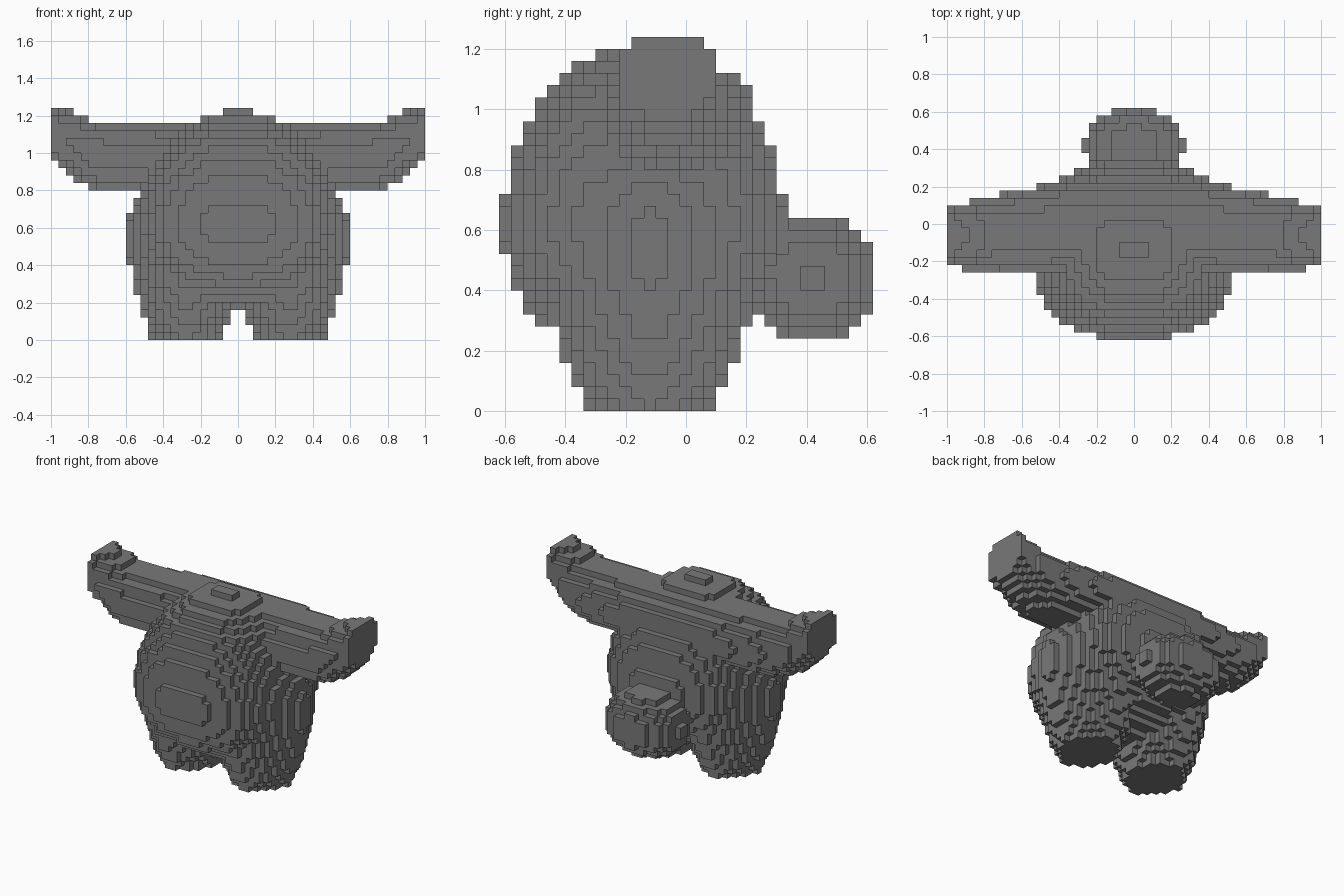
import bpy, bmesh
from mathutils import Vector

if "Cube" in bpy.data.objects:
    bpy.data.objects.remove(bpy.data.objects["Cube"], do_unlink=True)

S = 0.04                      # block size
NX, NY, NZ = 50, 31, 31       # blocks along each axis

grey = bpy.data.materials.new("plain grey")
grey.use_nodes = True
grey.diffuse_color = (0.19, 0.19, 0.19, 1)
grey.node_tree.nodes["Principled BSDF"].inputs["Base Color"].default_value = grey.diffuse_color


def reach(p, centre, radii, power):
    return sum(abs((a - c) / r) ** power for a, c, r in zip(p, centre, radii))


# Egg-shaped torso with a broad belly, taller above the belly line than below
def torso(p):
    flat = reach(p.xy, (0, -0.14), (0.53, 0.472), 2.7) ** (2 / 2.7)
    return flat + ((p.z - 0.6) / (0.625 if p.z > 0.6 else 0.44)) ** 2 <= 1


# Stubby leg with a bulging hip, flat at the floor
def leg(p):
    radii = (0.327, 0.37, 0.5 if p.z > 0.56 else 0.76)
    return reach(p, (0.27, -0.12, 0.56), radii, 1.6) <= 1


# Outstretched arm, underside rising and top curling up at the tip
def arm(p):
    out = max(0, (p.x - 0.7) / 0.3)
    low = 0.8 + 0.18 * out ** 2
    high = 1.16 + 0.09 * max(0, (p.x - 0.73) / 0.24)
    back = min(0.23, 0.3 - 0.2 * p.x)
    front = -0.26 + 0.04 * max(0, out - 0.2)
    return p.x > 0 and reach((p.y, p.z), ((front + back) / 2, (low + high) / 2),
                             ((back - front) / 2, (high - low) / 2), 2) <= 1


# Round tail
def tail(p):
    return reach(p, (0, 0.42, 0.44), (0.27, 0.21, 0.21), 2) <= 1


def mirrored(shape):
    return lambda p: shape(Vector((-p.x, p.y, p.z)))


parts = {
    "torso": torso,
    "left_leg": leg, "right_leg": mirrored(leg),
    "left_arm": arm, "right_arm": mirrored(arm),
    "tail": tail,
}

# Give every block to the first part that holds it
blocks = {}
for i in range(NX):
    for j in range(NY):
        for k in range(NZ):
            p = Vector((i + 0.5 - NX / 2, j + 0.5 - NY / 2, k + 0.5)) * S
            for name, shape in parts.items():
                if shape(p):
                    blocks[i, j, k] = name
                    break


# Build the exposed sides of one part's blocks
def build(name):
    bm = bmesh.new()
    verts = {}

    def corner(c):
        if c not in verts:
            verts[c] = bm.verts.new(((c[0] - NX / 2) * S, (c[1] - NY / 2) * S, c[2] * S))
        return verts[c]

    for cell, owner in blocks.items():
        if owner != name:
            continue
        for axis in range(3):
            u, v = (axis + 1) % 3, (axis + 2) % 3
            for side in (0, 1):
                near = list(cell)
                near[axis] += 2 * side - 1
                if tuple(near) in blocks:
                    continue
                ring = []
                for du, dv in ((0, 0), (1, 0), (1, 1), (0, 1)):
                    c = list(cell)
                    c[axis] += side
                    c[u] += du
                    c[v] += dv
                    ring.append(corner(tuple(c)))
                bm.faces.new(ring if side else ring[::-1])
    mesh = bpy.data.meshes.new(name)
    bm.to_mesh(mesh)
    bm.free()
    mesh.materials.append(grey)
    bpy.context.collection.objects.link(bpy.data.objects.new(name, mesh))


for part in parts:
    build(part)
